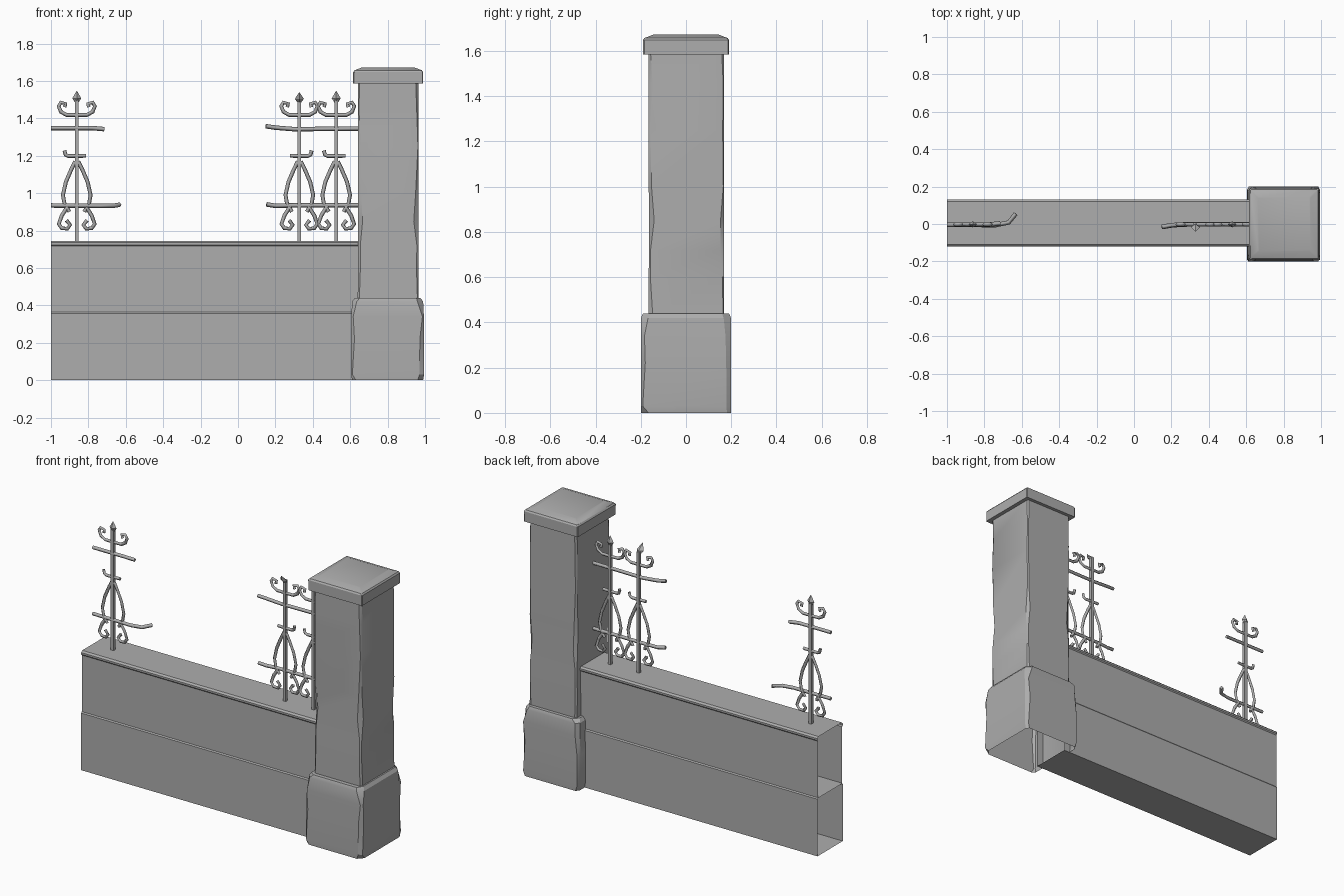
import bpy, bmesh, random
from mathutils import Vector

random.seed(4)
cube = bpy.data.objects.get("Cube")
if cube:
    bpy.data.objects.remove(cube, do_unlink=True)

grey = bpy.data.materials.new("weathered_grey")
grey.use_nodes = True
COLOUR = (0.42, 0.42, 0.42, 1)
grey.diffuse_color = COLOUR
grey.node_tree.nodes["Principled BSDF"].inputs["Base Color"].default_value = COLOUR


def finish(bm, name, smooth=True):
    bmesh.ops.recalc_face_normals(bm, faces=bm.faces)
    mesh = bpy.data.meshes.new(name)
    bm.to_mesh(mesh)
    bm.free()
    mesh.materials.append(grey)
    obj = bpy.data.objects.new(name, mesh)
    bpy.context.collection.objects.link(obj)
    if smooth:
        bpy.ops.object.select_all(action="DESELECT")
        obj.select_set(True)
        bpy.context.view_layer.objects.active = obj
        bpy.ops.object.shade_smooth_by_angle(angle=0.5)
    return obj


def skin(bm, rings):
    """Bridge closed rings of points; returns the vertex rings."""
    rings = [[bm.verts.new(p) for p in ring] for ring in rings]
    for a, b in zip(rings, rings[1:]):
        for i in range(len(a)):
            j = (i + 1) % len(a)
            bm.faces.new((a[i], a[j], b[j], b[i]))
    return rings


def wall_section(name, profile):
    bm = bmesh.new()
    skin(bm, [[(x, y, z) for y, z in profile] for x in (-1, 0.65)])
    return finish(bm, name, False)


def worn_block(name, centre, levels, wear):
    """Square column with chipped corners; levels are (z, half_x, half_y, chip)."""
    bm = bmesh.new()
    rings = []
    for z, hx, hy, chip in levels:
        ring = []
        for sx, sy in ((1, 1), (-1, 1), (-1, -1), (1, -1)):
            c = chip + random.uniform(0, wear)
            d = chip + random.uniform(0, wear)
            pair = [(hx, hy - c), (hx - d, hy)]
            if sx * sy < 0:
                pair.reverse()
            ring += [(centre[0] + sx * px, centre[1] + sy * py, z) for px, py in pair]
        rings.append(ring)
    rings = skin(bm, rings)
    bm.faces.new(rings[-1])
    return bm, rings


# Hollow wall: plinth course, upper course with a moulded coping
wall_section("wall_plinth", [(-.12, 0), (.13, 0), (.13, .357), (.124, .364),
                             (-.114, .364), (-.12, .357)])
wall_section("wall_upper", [(-.114, .362), (.124, .362), (.124, .717), (.13, .724),
                            (.13, .735), (.12, .745), (-.11, .745), (-.12, .735),
                            (-.12, .724), (-.114, .717)])

# Pillar base, open underneath
bm, _ = worn_block("pillar_base", (.8, 0),
                   [(0, .19, .198, .012), (.03, .195, .2, .004), (.22, .195, .2, .004),
                    (.34, .194, .2, .006), (.42, .19, .199, .012), (.44, .175, .19, .02)], .022)
finish(bm, "pillar_base")

# Pillar shaft
bm, _ = worn_block("pillar_shaft", (.803, .002),
                   [(.43, .163, .167, .004), (.6, .162, .167, .003), (.72, .162, .166, .004),
                    (.85, .162, .165, .012), (1.0, .162, .167, .004), (1.25, .162, .167, .003),
                    (1.45, .162, .167, .004), (1.59, .162, .167, .008)], .014)
finish(bm, "pillar_shaft")

# Pillar capstone with sloped top
bm, rings = worn_block("pillar_cap", (.803, 0),
                       [(1.585, .187, .19, .003), (1.648, .187, .19, .003),
                        (1.657, .18, .184, .004), (1.672, .14, .145, .004)], .003)
bm.faces.new(list(reversed(rings[0])))
finish(bm, "pillar_cap")


def bar(name, paths, radius):
    """Four-sided iron strips along polylines."""
    curve = bpy.data.curves.new(name, "CURVE")
    curve.dimensions = "3D"
    curve.bevel_depth = radius
    curve.bevel_resolution = 0
    curve.use_fill_caps = True
    for path in paths:
        spline = curve.splines.new("POLY")
        spline.points.add(len(path) - 1)
        for point, co in zip(spline.points, path):
            point.co = (*co, 1)
    curve.materials.append(grey)
    obj = bpy.data.objects.new(name, curve)
    bpy.context.collection.objects.link(obj)


def box(bm, x0, x1, y0, y1, z0, z1):
    lo, hi = skin(bm, [[(x0, y0, z), (x1, y0, z), (x1, y1, z), (x0, y1, z)] for z in (z0, z1)])
    bm.faces.new(lo)
    bm.faces.new(hi)


TOP_SCROLL = [(0, 1.418), (.055, 1.418), (.085, 1.435), (.097, 1.465),
              (.085, 1.485), (.06, 1.478), (.065, 1.46)]
LYRE = [(.008, 1.17), (.03, 1.125), (.058, 1.06), (.074, .99), (.066, .945), (.04, .9)]
FOOT_SCROLL = [(.045, .935), (.08, .88), (.096, .835), (.08, .812), (.05, .81),
               (.035, .83), (.055, .855)]


def railing_post(label, x, side, tip_bend):
    # Square upright
    bm = bmesh.new()
    box(bm, x - .01, x + .01, -.012, .008, .735, 1.5)
    finish(bm, label + "_post", False)
    # Diamond spear tip
    bm = bmesh.new()
    rings = []
    for t, r in ((0, .008), (.025, .024), (.065, .001)):
        y = -.002 - tip_bend * t
        z = 1.482 + t * (1 - tip_bend * .2)
        rings.append([(x + r, y, z), (x, y + r * .7, z), (x - r, y, z), (x, y - r * .7, z)])
    rings = skin(bm, rings)
    bm.faces.new(rings[0])
    bm.faces.new(rings[-1])
    finish(bm, label + "_spear", False)
    # Mirrored scrollwork and the collar with one curled end
    paths = [[(x + s * px, -.002, pz) for px, pz in path]
             for path in (TOP_SCROLL, LYRE, FOOT_SCROLL) for s in (-1, 1)]
    collar = [(-.05, 1.2), (.045, 1.198), (.06, 1.205), (.066, 1.228)]
    paths.append([(x + side * px, -.002, pz) for px, pz in collar])
    bar(label + "_scrolls", paths, .0105)


railing_post("far_railing", -.862, -1, 0)
railing_post("middle_railing", .328, 1, .6)
railing_post("near_railing", .525, -1, 0)

# Broken horizontal rails with bent ends
bar("far_rails", [
    [(-1, -.004, 1.348), (-.78, -.004, 1.348), (-.715, .004, 1.342)],
    [(-1, -.004, .934), (-.74, -.006, .932), (-.67, .008, .932), (-.632, .055, .938)]], .012)
bar("near_rails", [
    [(.65, -.002, 1.345), (.3, -.002, 1.342), (.2, -.006, 1.35), (.148, -.016, 1.358)],
    [(.65, -.002, .936), (.27, -.002, .934), (.2, -.008, .932), (.152, -.016, .94)]], .012)
